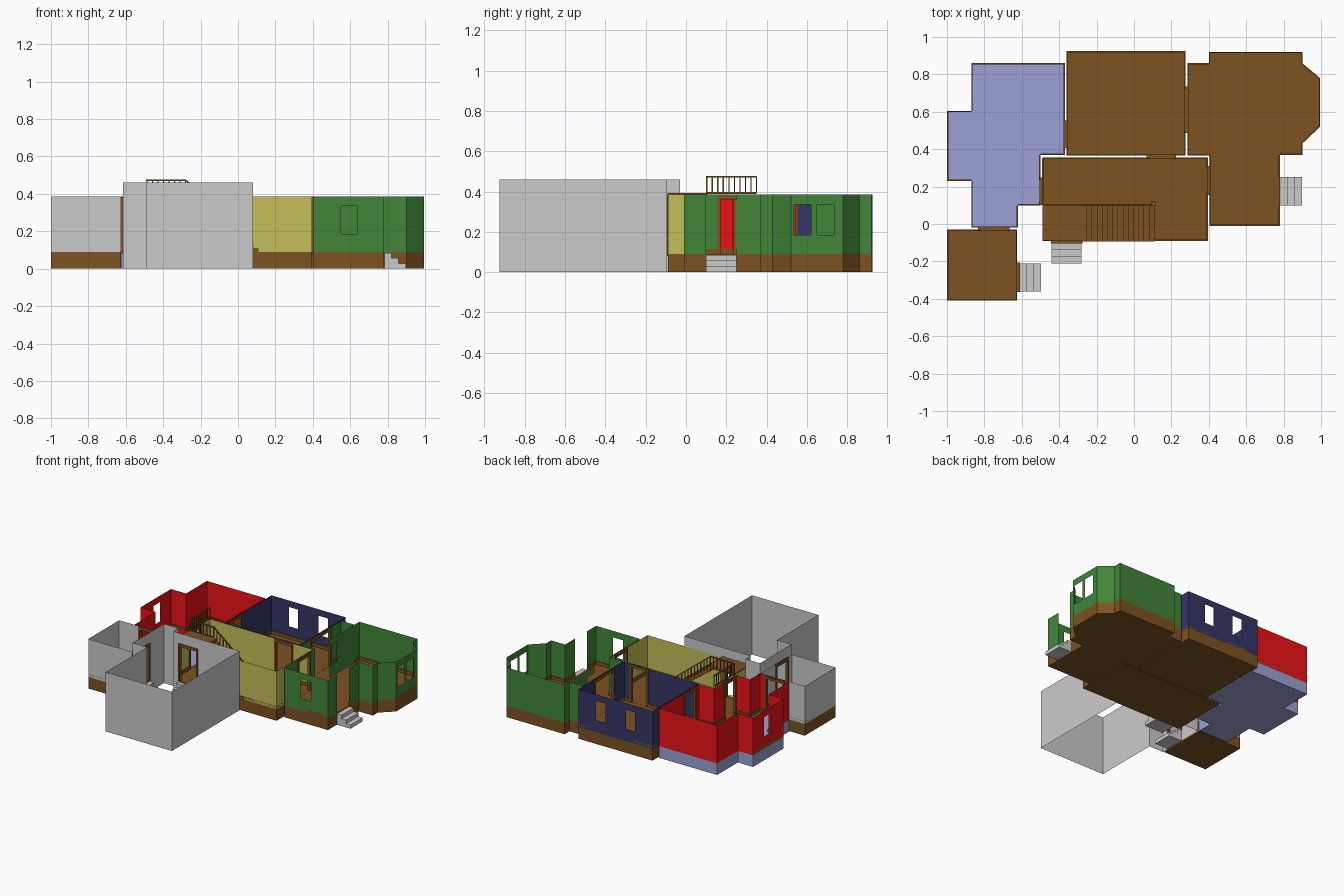
import bpy, bmesh, math
from mathutils import Vector

if "Cube" in bpy.data.objects:
    bpy.data.objects.remove(bpy.data.objects["Cube"])

def mat(name, c):
    m = bpy.data.materials.new(name)
    m.diffuse_color = (*c, 1)
    m.use_nodes = True
    m.node_tree.nodes["Principled BSDF"].inputs["Base Color"].default_value = m.diffuse_color
    return m

BROWN = mat("brown_wood", (.21, .085, .016))
GREEN = mat("green_wall", (.055, .24, .042))
NAVY = mat("navy_wall", (.033, .038, .135))
RED = mat("red_wall", (.85, .006, .008))
YELLOW = mat("yellow_wall", (.56, .52, .10))
SLATE = mat("slate_floor", (.33, .36, .68))

FLOOR, TOP, DOOR = .09, .385, .36

def finish(name, bm, m=None):
    me = bpy.data.meshes.new(name)
    bm.to_mesh(me)
    bm.free()
    ob = bpy.data.objects.new(name, me)
    bpy.context.collection.objects.link(ob)
    if m:
        me.materials.append(m)
    return ob

def prism(bm, pts, vec):
    """Closed solid: planar outline pts swept along vec."""
    f = bm.faces.new([bm.verts.new(p) for p in pts])
    r = bmesh.ops.extrude_face_region(bm, geom=[f], use_keep_orig=True)
    new = [v for v in r["geom"] if isinstance(v, bmesh.types.BMVert)]
    bmesh.ops.translate(bm, verts=new, vec=vec)
    bmesh.ops.recalc_face_normals(bm, faces=bm.faces[:])

def box(bm, x0, x1, y0, y1, z0, z1):
    prism(bm, [(x0, y0, z0), (x1, y0, z0), (x1, y1, z0), (x0, y1, z0)], (0, 0, z1 - z0))

def wall(bm, p, q, z0, z1, holes):
    """Thin wall sheet from p to q with rectangular holes (a, b, low, high)."""
    ax = 0 if abs(q[0] - p[0]) > abs(q[1] - p[1]) else 1
    t = lambda c: (c - p[ax]) / (q[ax] - p[ax])
    def quad(a, b, lo, hi):
        if b - a < 1e-5 or hi - lo < 1e-5:
            return
        A, B = p.lerp(q, a), p.lerp(q, b)
        bm.faces.new([bm.verts.new((v.x, v.y, z)) for v, z in ((A, lo), (B, lo), (B, hi), (A, hi))])
    cur, gaps = 0, []
    for s, e, lo, hi in sorted((*sorted((t(h[0]), t(h[1]))), h[2], h[3]) for h in holes):
        quad(cur, s, z0, z1)
        quad(s, e, z0, lo)
        quad(s, e, hi, z1)
        if lo <= FLOOR:
            gaps.append((s, e))
        cur = e
    quad(cur, 1, z0, z1)
    return gaps

def walls(name, pts, z0, z1, openings, m, skirting=True):
    bm, sk = bmesh.new(), bmesh.new()
    pts = [Vector(p) for p in pts]
    for i, p in enumerate(pts):
        q = pts[(i + 1) % len(pts)]
        gaps = wall(bm, p, q, z0, z1, openings.get(i, []))
        d = (q - p).normalized()
        n = Vector((-d.y, d.x)) * .007
        cur = 0
        for s, e in gaps + [(1, 1)]:
            if s - cur > 1e-4:
                a, b = p.lerp(q, cur), p.lerp(q, s)
                prism(sk, [(*v, FLOOR) for v in (a, b, b + n, a + n)], (0, 0, .025))
            cur = e
    bmesh.ops.remove_doubles(bm, verts=bm.verts[:], dist=1e-5)
    finish(name + "_walls", bm, m)
    if skirting:
        finish(name + "_skirting", sk, BROWN)
    else:
        sk.free()

def room(name, pts, floor_mat, wall_mat, openings):
    bm = bmesh.new()
    prism(bm, [(*p, 0) for p in pts], (0, 0, FLOOR))
    finish(name + "_base", bm, floor_mat)
    walls(name, pts, FLOOR, TOP, openings, wall_mat)

def door(a, b):
    return (a, b, FLOOR, DOOR)

def window(a, b):
    return (a, b, .185, .335)

# rooms
room("kitchen", [(-.87, -.02), (-.62, -.02), (-.62, .10), (-.50, .10), (-.50, .37), (-.37, .37),
                 (-.37, .86), (-.87, .86), (-.87, .605), (-1, .605), (-1, .23), (-.87, .23)],
     SLATE, RED, {0: [door(-.82, -.68)], 3: [door(.115, .235)], 5: [door(.42, .54)], 9: [window(.39, .47)]})
room("dining_room", [(-.36, .365), (.275, .365), (.275, .925), (-.36, .925)], BROWN, NAVY,
     {0: [door(.08, .21)], 1: [door(.50, .72)], 2: [window(.045, .125), window(-.21, -.13)],
      3: [door(.42, .54)]})
room("hall", [(-.49, -.09), (.395, -.09), (.395, .355), (-.49, .355)], BROWN, YELLOW,
     {0: [door(-.43, -.29)], 1: [door(.17, .295)], 2: [door(.08, .21)], 3: [door(.115, .235)]})
room("living_room", [(.405, -.01), (.78, -.01), (.78, .37), (.90, .37), (.90, .43), (.995, .52),
                     (.995, .78), (.90, .86), (.90, .92), (.40, .92), (.40, .86), (.285, .86),
                     (.285, .365), (.405, .365)], BROWN, GREEN,
     {0: [window(.55, .635)], 1: [(.10, .25, FLOOR, TOP)], 5: [window(.535, .62), window(.65, .735)],
      9: [window(.55, .635)], 11: [door(.50, .72)], 13: [door(.17, .295)]})
room("laundry", [(-1, -.41), (-.625, -.41), (-.625, -.03), (-1, -.03)], BROWN, None,
     {1: [door(-.35, -.22)], 2: [door(-.82, -.68)]})

# garage: tall open shell without a floor
walls("garage", [(-.615, -.415), (-.49, -.415), (-.49, -.925), (.08, -.925), (.08, -.095),
                 (-.49, -.095), (-.49, -.03), (-.615, -.03)], 0, .46,
      {4: [door(-.43, -.29)], 7: [door(-.35, -.22)]}, None, skirting=False)

# door casings: axis the opening runs along, wall position, start, end
bm = bmesh.new()
for ax, c, a, b in [("x", -.025, -.82, -.68), ("y", -.495, .115, .235), ("y", -.365, .42, .54),
                    ("x", .36, .08, .21), ("y", .28, .50, .72), ("x", -.0925, -.43, -.29),
                    ("y", .40, .17, .295), ("y", -.62, -.35, -.22)]:
    for s, e, lo, hi in ((a - .014, a, FLOOR, DOOR), (b, b + .014, FLOOR, DOOR),
                         (a - .014, b + .014, DOOR, .38), (a, b, FLOOR - .01, FLOOR + .001)):
        r = (s, e, c - .011, c + .011) if ax == "x" else (c - .011, c + .011, s, e)
        box(bm, *r, lo, hi)
finish("door_casings", bm, BROWN)

# outside and garage steps, three treads each
def steps(name, start, out, side, run=.115, rise=.085):
    bm = bmesh.new()
    start, out, side = Vector(start), Vector(out), Vector(side)
    up = Vector((0, 0, 1))
    prof = [(0, 0), (0, rise)]
    for i in range(3):
        prof += [(run * (i + 1) / 3, rise * (3 - i) / 3), (run * (i + 1) / 3, rise * (2 - i) / 3)]
    prism(bm, [start + out * u + up * v for u, v in prof], side)
    finish(name, bm)

steps("porch_steps", (.782, .10, 0), (1, 0, 0), (0, .15, 0))
steps("laundry_steps", (-.613, -.36, 0), (1, 0, 0), (0, .15, 0))
steps("hall_steps", (-.44, -.097, 0), (0, -1, 0), (.16, 0, 0))

# indoor staircase: stepped top, sloping underside, climbing to the left
N, X0, X1, Z1 = 14, .11, -.28, .393
run, rise = (X0 - X1) / N, (Z1 - FLOOR) / N
prof = [(X0, FLOOR)]
for i in range(N):
    prof += [(X0 - run * i, FLOOR + rise * (i + 1)), (X0 - run * (i + 1), FLOOR + rise * (i + 1))]
prof += [(X1, Z1 - .035), (X0 - run, FLOOR)]
bm = bmesh.new()
prism(bm, [(x, -.093, z) for x, z in prof], (0, .193, 0))
finish("staircase", bm, BROWN)

# upper landing
bm = bmesh.new()
box(bm, -.49, X1, -.088, .10, Z1 - .015, Z1)
finish("landing", bm, BROWN)

# banister along stairs, landing and the top of the hall wall
path = [Vector(p) for p in ((.10, .103, FLOOR), (X1, .103, Z1), (-.487, .103, Z1), (-.487, .35, Z1))]
H, R = .085, .004
bm = bmesh.new()
for k, (p, q) in enumerate(zip(path, path[1:])):
    d = Vector((q.x - p.x, q.y - p.y, 0)).normalized()
    n = Vector((-d.y, d.x, 0)) * R
    for z in ((H - .009, H) if k == 0 else (-.004, .004), (H - .009, H)):
        lo, hi = Vector((0, 0, z[0])), Vector((0, 0, z[1]))
        prism(bm, [p + n + lo, p - n + lo, p - n + hi, p + n + hi], q - p)
        if k == 0:
            break
    count = round((q - p).xy.length / .028)
    for i in range(count + 1):
        c = p.lerp(q, i / count)
        box(bm, c.x - .003, c.x + .003, c.y - .003, c.y + .003, c.z, c.z + H - .004)
box(bm, .09, .115, .096, .121, FLOOR, FLOOR + .11)
finish("banister", bm, BROWN)
